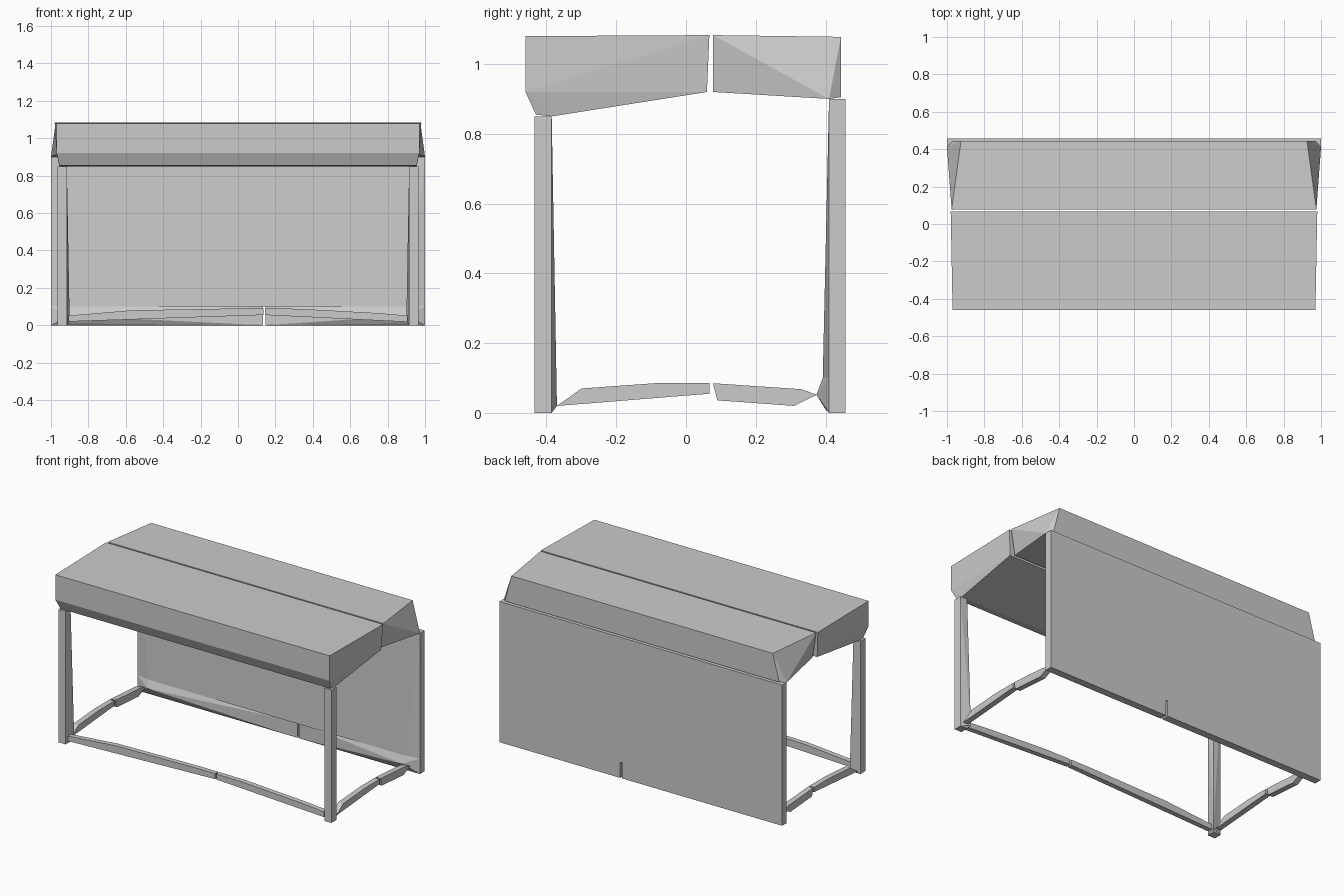
import bpy, bmesh

if "Cube" in bpy.data.objects:
    bpy.data.objects.remove(bpy.data.objects["Cube"])


def hull(name, pts, mirror=False):
    """Flat-faced convex part; mirror adds the points reflected across x = 0."""
    pts = list(pts)
    if mirror:
        pts += [(-x, y, z) for x, y, z in pts]
    bm = bmesh.new()
    vs = [bm.verts.new(p) for p in pts]
    res = bmesh.ops.convex_hull(bm, input=vs)
    loose = {g for g in res["geom_interior"] + res["geom_unused"]
             if isinstance(g, bmesh.types.BMVert)}
    bmesh.ops.delete(bm, geom=list(loose), context='VERTS')
    bmesh.ops.dissolve_limit(bm, angle_limit=0.01, verts=bm.verts[:], edges=bm.edges[:])
    bmesh.ops.recalc_face_normals(bm, faces=bm.faces[:])
    me = bpy.data.meshes.new(name)
    bm.to_mesh(me)
    bm.free()
    ob = bpy.data.objects.new(name, me)
    bpy.context.collection.objects.link(ob)
    return ob


def box(x0, x1, y0, y1, z0, z1):
    return [(x, y, z) for x in (x0, x1) for y in (y0, y1) for z in (z0, z1)]


def flip(pts, s):
    return [(s * x, y, z) for x, y, z in pts]


# Roof, front and back halves
hull("roof_front", [(.97, -.46, 1.08), (.98, .067, 1.083), (.97, .06, .92),
                    (.955, -.385, .85), (.955, -.43, .855), (.97, -.46, .92)], True)
hull("roof_back", [(.975, .077, 1.083), (.95, .077, .92), (.925, .444, 1.078),
                   (1.0, .41, .90), (.97, .444, .905)], True)

# Back panel, with the lower strip split by a narrow slot
hull("back_panel", box(-1, 1, .41, .457, .10, .90) + [(.91, .392, .10), (-.91, .392, .10)])
for name, outer, inner, s in (("left", -1, .134, -1), ("right", 1, .146, 1)):
    hull("back_skirt_" + name, box(outer, inner, .41, .457, 0, .10)
         + [(s * .90, .374, .052), (s * .91, .392, .10), (s * .91, .40, .01)])

for side, s in (("left", -1), ("right", 1)):
    # Front posts, flared at the inner foot
    hull("front_post_" + side,
         flip(box(.915, .965, -.435, -.385, 0, .85) + [(.90, -.37, .02)], s))

    # Side rails, in two lengths each
    front = [(-.37, .02), (-.30, .07), (-.09, .085), (.068, .085), (.068, .055)]
    back = [(.077, .085), (.33, .068), (.375, .052), (.31, .02), (.09, .036)]
    for part, prof in (("front", front), ("back", back)):
        hull(f"side_rail_{part}_{side}",
             [(s * x, y, z) for x in (.92, .955) for y, z in prof])

# Front rail, gently arched and split off centre
rails = {"left": [(-.905, .02), (-.905, .052), (-.57, .08), (0, .09), (.135, .09), (.135, .055)],
         "right": [(.144, .055), (.144, .09), (.33, .088), (.75, .065), (.905, .052), (.905, .018)]}
for side, prof in rails.items():
    hull("front_rail_" + side, [(x, y, z) for y in (-.425, -.393) for x, z in prof])
